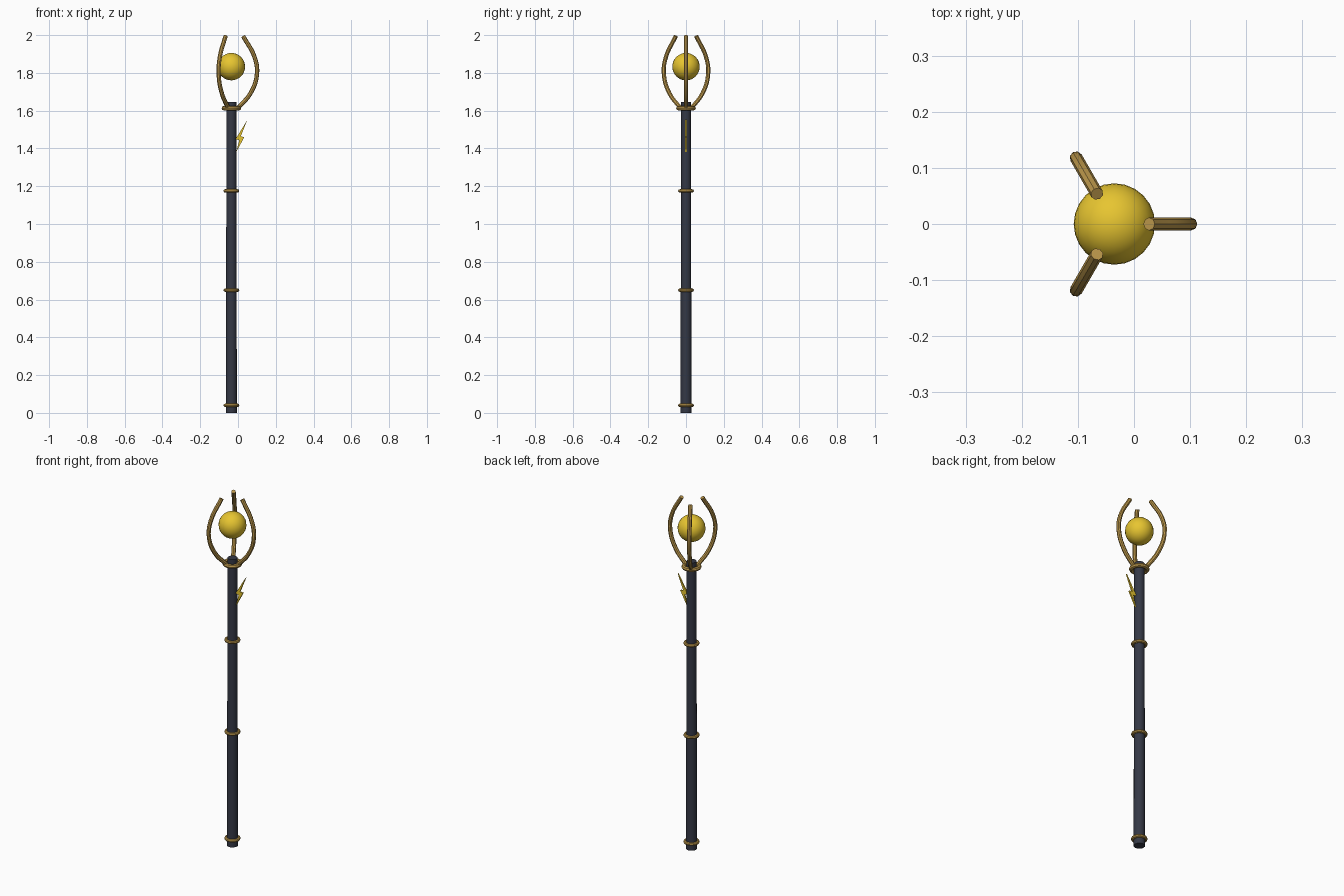
import bpy, bmesh, math

if "Cube" in bpy.data.objects:
    bpy.data.objects.remove(bpy.data.objects["Cube"])

AX = -0.035  # staff axis offset in x


def material(name, rgb):
    m = bpy.data.materials.new(name)
    m.diffuse_color = (*rgb, 1)
    m.use_nodes = True
    m.node_tree.nodes["Principled BSDF"].inputs["Base Color"].default_value = m.diffuse_color
    return m


DARK = material("dark_wood", (0.035, 0.04, 0.06))
BRONZE = material("bronze", (0.50, 0.31, 0.07))
YELLOW = material("yellow", (0.80, 0.56, 0.03))


def finish(name, mat, smooth=True):
    o = bpy.context.object
    o.name = name
    o.data.materials.append(mat)
    if smooth:
        bpy.ops.object.shade_smooth_by_angle(angle=math.radians(40))
    return o


# Slightly tapered shaft
bpy.ops.mesh.primitive_cone_add(vertices=16, radius1=0.029, radius2=0.026,
                                depth=1.645, location=(AX, 0, 0.8225))
finish("shaft", DARK)

# Bands around the shaft, the top one is the collar of the claw
for i, (z, R, r) in enumerate([(0.04, 0.033, 0.009), (0.65, 0.033, 0.009),
                               (1.175, 0.033, 0.009), (1.613, 0.040, 0.012)]):
    bpy.ops.mesh.primitive_torus_add(major_radius=R, minor_radius=r, major_segments=24,
                                     minor_segments=8, location=(AX, 0, z))
    finish("collar" if i == 3 else f"band_{i + 1}", BRONZE)

# Floating orb
bpy.ops.mesh.primitive_uv_sphere_add(segments=24, ring_count=16, radius=0.0725,
                                     location=(AX, 0, 1.833))
finish("orb", YELLOW)

# Three curved prongs around the orb
PATH = [(0.035, 1.615), (0.100, 1.690), (0.135, 1.790), (0.124, 1.880), (0.062, 1.995)]
for i in range(3):
    cu = bpy.data.curves.new("prong", 'CURVE')
    cu.dimensions = '3D'
    cu.bevel_depth = 0.0115
    cu.bevel_resolution = 2
    cu.resolution_u = 5
    cu.use_fill_caps = True
    sp = cu.splines.new('BEZIER')
    sp.bezier_points.add(len(PATH) - 1)
    for p, (r, z) in zip(sp.bezier_points, PATH):
        p.co = (r, 0, z)
        p.handle_left_type = p.handle_right_type = 'AUTO'
    o = bpy.data.objects.new(f"prong_{i + 1}", cu)
    bpy.context.collection.objects.link(o)
    o.location.x = AX
    o.rotation_euler.z = i * math.tau / 3
    bpy.ops.object.select_all(action='DESELECT')
    o.select_set(True)
    bpy.context.view_layer.objects.active = o
    bpy.ops.object.convert(target='MESH')
    finish(f"prong_{i + 1}", BRONZE)

# Thin lightning bolt on the side of the shaft
BOLT = [(0.050, 1.552), (-0.013, 1.449), (0.007, 1.443), (-0.010, 1.380),
        (0.034, 1.461), (0.014, 1.463)]
bm = bmesh.new()
face = bm.faces.new([bm.verts.new((x, -0.004, z)) for x, z in BOLT])
ext = bmesh.ops.extrude_face_region(bm, geom=[face])
bmesh.ops.translate(bm, vec=(0, 0.008, 0),
                    verts=[v for v in ext["geom"] if isinstance(v, bmesh.types.BMVert)])
bmesh.ops.recalc_face_normals(bm, faces=bm.faces)
me = bpy.data.meshes.new("bolt")
bm.to_mesh(me)
bm.free()
bolt = bpy.data.objects.new("bolt", me)
bpy.context.collection.objects.link(bolt)
me.materials.append(YELLOW)
